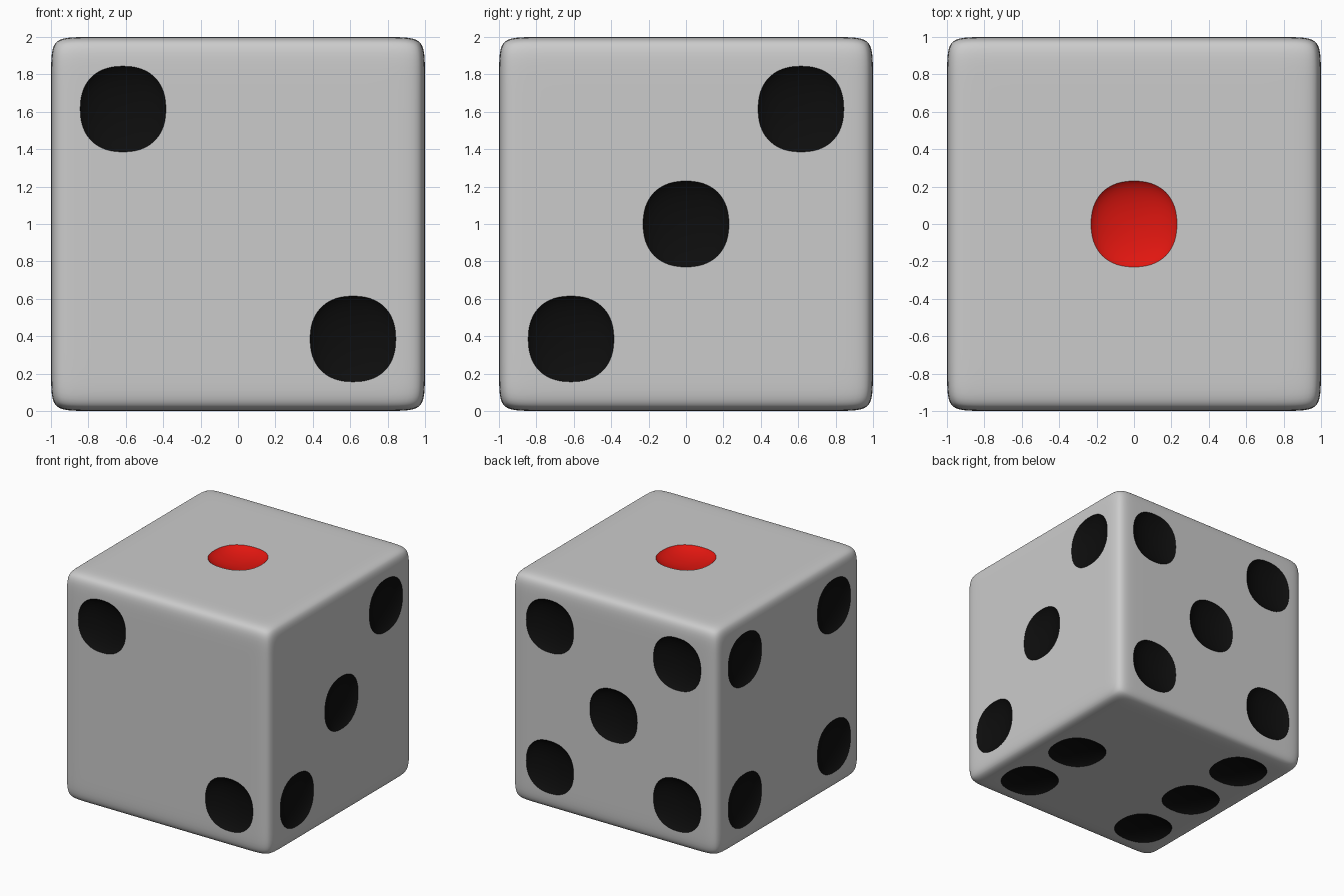
import bpy, bmesh, math
from mathutils import Vector, Matrix

if "Cube" in bpy.data.objects:
    bpy.data.objects.remove(bpy.data.objects["Cube"])

N = 24          # squareness of the body
A = 0.615       # pip offset from the face centre
R = 0.23        # pip radius at the surface
DEPTH, LIFT = 0.09, 0.03   # dish half height and how far it sits above the face


def material(name, colour):
    m = bpy.data.materials.new(name)
    m.diffuse_color = colour
    m.use_nodes = True
    m.node_tree.nodes["Principled BSDF"].inputs["Base Color"].default_value = m.diffuse_color
    return m


slots = [None, material("black_pip", (0.004, 0.004, 0.004, 1)),
         material("red_pip", (0.75, 0.008, 0.005, 1))]


def make_object(name, bm):
    me = bpy.data.meshes.new(name)
    bm.to_mesh(me)
    bm.free()
    for m in slots:
        me.materials.append(m)
    ob = bpy.data.objects.new(name, me)
    bpy.context.collection.objects.link(ob)
    return ob


# body: a gridded cube, denser at its edges, pulled to a soft rounded block
def warp(t):
    return math.copysign(1 - max(0.0, 1 - abs(t)) ** 1.8, t)


bm = bmesh.new()
bmesh.ops.create_cube(bm, size=2)
bmesh.ops.subdivide_edges(bm, edges=bm.edges[:], cuts=39, use_grid_fill=True)
for v in bm.verts:
    p = Vector([warp(c) for c in v.co])
    v.co = p / sum(abs(c) ** N for c in p) ** (1 / N)
die = make_object("die", bm)

# pip layout: face axes (across, up, outward) and pip positions
X, Y, Z = Vector((1, 0, 0)), Vector((0, 1, 0)), Vector((0, 0, 1))
corners = [(i, j) for i in (-1, 1) for j in (-1, 1)]
faces = [
    (X, Y, Z, [(0, 0)]),
    (X, Z, -Y, [(-1, 1), (1, -1)]),
    (Y, Z, X, [(-1, -1), (0, 0), (1, 1)]),
    (Y, Z, -X, corners),
    (X, Z, Y, corners + [(0, 0)]),
    (X, Y, -Z, [(i, j) for i in (-1, 1) for j in (-1, 0, 1)]),
]

# pip cutters: flattened, slightly squarish spheres
bm = bmesh.new()
rim = R / math.sqrt(1 - (LIFT / DEPTH) ** 2)
for u, w, n, spots in faces:
    for i, j in spots:
        new = bmesh.ops.create_uvsphere(bm, u_segments=48, v_segments=24, radius=1)["verts"]
        frame = Matrix((u, w, n)).transposed()
        centre = u * A * i + w * A * j + n * (1 + LIFT)
        for v in new:
            x, y, z = v.co
            a = math.atan2(y, x)
            k = rim * (abs(math.cos(a)) ** 2.3 + abs(math.sin(a)) ** 2.3) ** (-1 / 2.3)
            v.co = frame @ Vector((x * k, y * k, z * DEPTH)) + centre
        for f in {f for v in new for f in v.link_faces}:
            f.material_index = 2 if len(spots) == 1 else 1
bmesh.ops.recalc_face_normals(bm, faces=bm.faces[:])
cutter = make_object("pip_cutter", bm)
cutter.hide_render = True

# carve the dished pips
cut = die.modifiers.new("pips", "BOOLEAN")
cut.operation = "DIFFERENCE"
cut.solver = "EXACT"
cut.object = cutter
bpy.context.view_layer.objects.active = die
die.select_set(True)
bpy.ops.object.modifier_apply(modifier=cut.name)
bpy.data.objects.remove(cutter)

# stand on the ground, smooth shading
die.data.transform(Matrix.Translation((0, 0, 1)))
bpy.ops.object.shade_smooth_by_angle(angle=math.radians(28))
